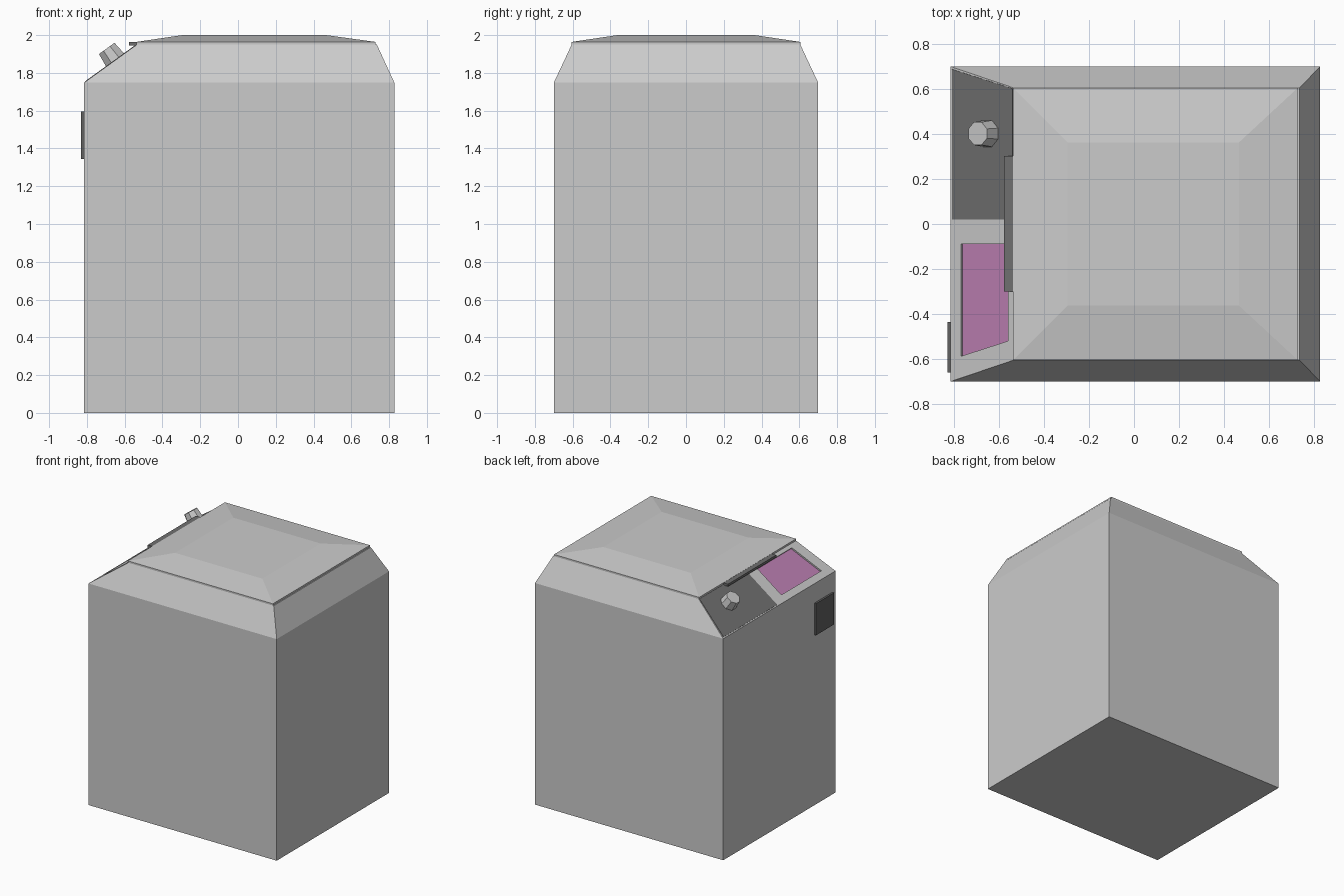
import bpy, bmesh, math
from mathutils import Vector, Matrix

if "Cube" in bpy.data.objects:
    bpy.data.objects.remove(bpy.data.objects["Cube"])


def make_obj(name, bm, mat=None):
    bmesh.ops.recalc_face_normals(bm, faces=bm.faces[:])
    me = bpy.data.meshes.new(name)
    bm.to_mesh(me)
    bm.free()
    ob = bpy.data.objects.new(name, me)
    bpy.context.collection.objects.link(ob)
    if mat:
        me.materials.append(mat)
    return ob


def loft(name, rings, mat=None):
    """Closed solid through rings that all have the same point count."""
    bm = bmesh.new()
    loops = [[bm.verts.new(p) for p in r] for r in rings]
    for a, b in zip(loops, loops[1:]):
        for i in range(len(a)):
            j = (i + 1) % len(a)
            bm.faces.new((a[i], a[j], b[j], b[i]))
    bm.faces.new(loops[0])
    bm.faces.new(loops[-1])
    return make_obj(name, bm, mat)


def rect(x0, x1, y, z, zl=None):
    zl = z if zl is None else zl
    return [(x0, -y, zl), (x1, -y, z), (x1, y, z), (x0, y, zl)]


def box(name, lo, hi, mat=None):
    (a, b, c), (d, e, f) = lo, hi
    return loft(name, [[(a, b, z), (d, b, z), (d, e, z), (a, e, z)] for z in (c, f)], mat)


def material(name, rgb):
    m = bpy.data.materials.new(name)
    m.diffuse_color = (*rgb, 1)
    m.use_nodes = True
    m.node_tree.nodes["Principled BSDF"].inputs["Base Color"].default_value = m.diffuse_color
    return m


dark = material("dark_grey", (0.16, 0.16, 0.16))
black = material("charcoal", (0.12, 0.12, 0.12))
purple = material("purple", (0.52, 0.22, 0.46))

# sloped control face on the left side
LOW, HIGH = Vector((-0.815, 0, 1.748)), Vector((-0.535, 0, 1.95))
run = (HIGH - LOW).normalized()
normal = Vector((-run.z, 0, run.x))


def on_slope(x, y, off):
    t = (x - LOW.x) / (HIGH.x - LOW.x)
    p = LOW.lerp(HIGH, t) + normal * off
    return (p.x, y, p.z)


def slope_plate(name, pts, lo, hi, mat=None):
    return loft(name, [[on_slope(x, y, o) for x, y in pts] for o in (lo, hi)], mat)


# body with chamfered shoulders
body = loft("cabinet", [rect(-0.815, 0.828, 0.70, 0),
                        rect(-0.815, 0.828, 0.70, 1.748),
                        rect(-0.535, 0.735, 0.605, 1.95)])

# window recess in the control face
window = [(-0.77, -0.588), (-0.56, -0.52), (-0.56, -0.09), (-0.77, -0.09)]
cutter = slope_plate("window_cutter", window, -0.014, 0.05)
cutter.hide_render = True
cutter.hide_viewport = True
mod = body.modifiers.new("window_recess", 'BOOLEAN')
mod.object = cutter
mod.solver = 'EXACT'
slope_plate("window_glass", window, -0.02, -0.012, purple)

# dark control panel
panel = [(-0.808, 0.02), (-0.538, 0.02), (-0.538, 0.602), (-0.808, 0.688)]
slope_plate("control_panel", panel, -0.01, 0.003, dark)

# octagonal knob standing on the panel
bm = bmesh.new()
base = Vector(on_slope(-0.65, 0.402, 0))
rot = normal.to_track_quat('Z', 'Y').to_matrix().to_4x4()
bmesh.ops.create_cone(bm, cap_ends=True, segments=8, radius1=0.064, radius2=0.055, depth=0.078,
                      matrix=Matrix.Translation(base + normal * 0.038) @ rot
                      @ Matrix.Rotation(math.pi / 8, 4, 'Z'))
make_obj("knob", bm)

# lid with a thin rim and shallow raised top
loft("lid", [rect(-0.538, 0.728, 0.605, 1.95),
             rect(-0.538, 0.728, 0.605, 1.964),
             rect(-0.295, 0.467, 0.363, 2.0)])

# lid handle and side label
box("lid_handle", (-0.578, -0.30, 1.945), (-0.53, 0.302, 1.963), dark)
box("side_plate", (-0.83, -0.66, 1.345), (-0.81, -0.435, 1.595), black)
